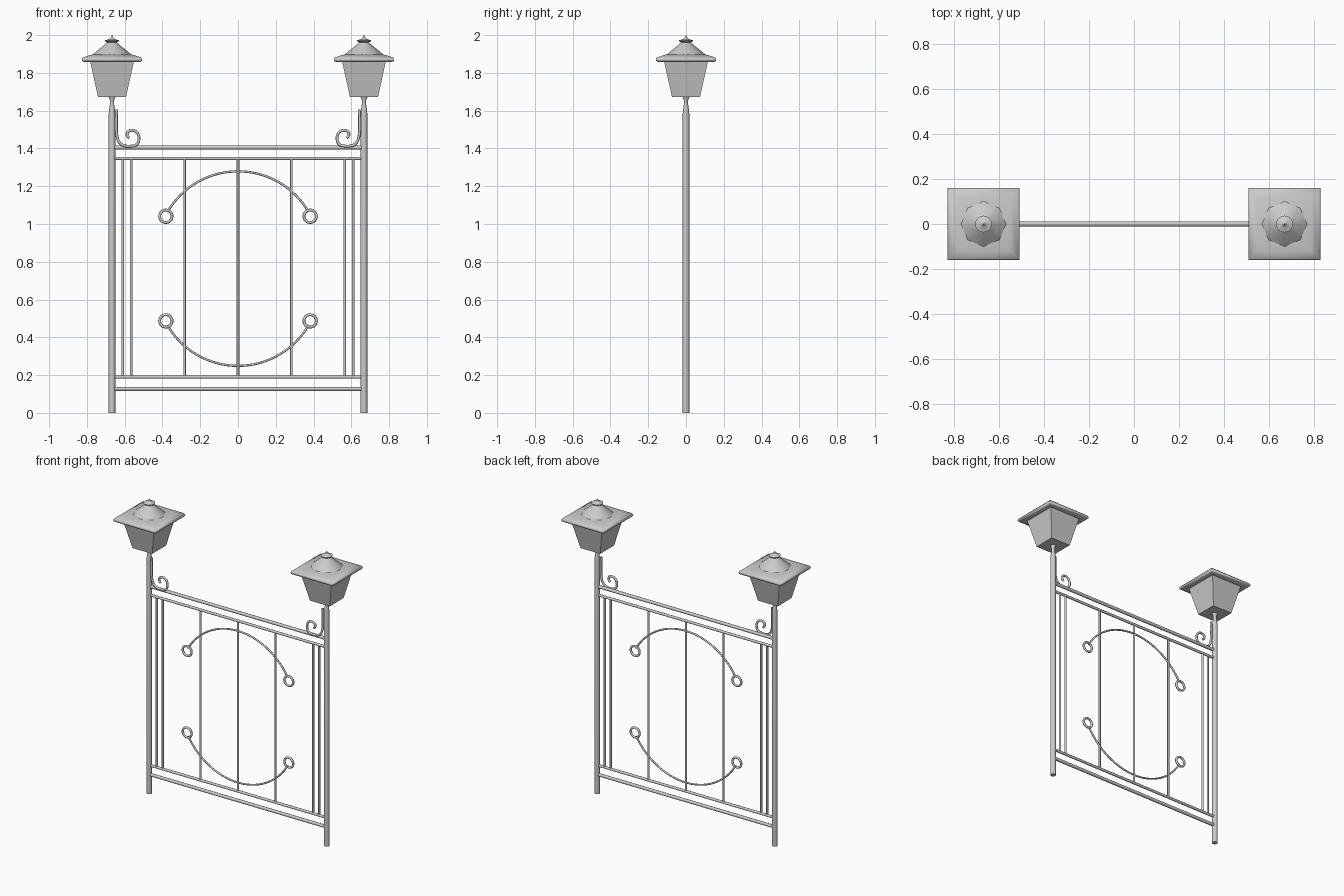
import bpy, bmesh, math
from math import sin, cos, pi

if "Cube" in bpy.data.objects:
    bpy.data.objects.remove(bpy.data.objects["Cube"])

PX = 0.667   # post centre distance


def loft(name, rings, sides, x=0, rot=0.0, square=False, smooth=None):
    """Solid of stacked polygon rings given as (radius or half width, z)."""
    bm = bmesh.new()
    k = math.sqrt(2) if square else 1
    loops = []
    for r, z in rings:
        loops.append([bm.verts.new((x + r * k * cos(rot + 2 * pi * i / sides),
                                    r * k * sin(rot + 2 * pi * i / sides), z))
                      for i in range(sides)])
    for a, b in zip(loops, loops[1:]):
        for i in range(sides):
            j = (i + 1) % sides
            bm.faces.new((a[i], a[j], b[j], b[i]))
    bm.faces.new(loops[0][::-1])
    bm.faces.new(loops[-1])
    return finish(name, bm, smooth)


def finish(name, bm, smooth):
    me = bpy.data.meshes.new(name)
    bmesh.ops.recalc_face_normals(bm, faces=bm.faces)
    bm.to_mesh(me)
    bm.free()
    ob = bpy.data.objects.new(name, me)
    bpy.context.collection.objects.link(ob)
    if smooth:
        bpy.ops.object.select_all(action='DESELECT')
        ob.select_set(True)
        bpy.context.view_layer.objects.active = ob
        bpy.ops.object.shade_smooth_by_angle(angle=math.radians(smooth))
    return ob


def tube(name, pts, r, closed=False, kind='POLY', y=0.0):
    """Round rod swept along (x, z) points."""
    cu = bpy.data.curves.new(name, 'CURVE')
    cu.dimensions = '3D'
    cu.bevel_depth = r
    cu.bevel_resolution = 2
    cu.use_fill_caps = True
    sp = cu.splines.new(kind)
    sp.points.add(len(pts) - 1)
    for p, (x, z) in zip(sp.points, pts):
        p.co = (x, y, z, 1)
    sp.use_cyclic_u = closed
    if kind == 'NURBS':
        sp.order_u = 3
        sp.use_endpoint_u = True
        sp.resolution_u = 6
    ob = bpy.data.objects.new(name, cu)
    bpy.context.collection.objects.link(ob)
    return ob


# horizontal rails
for name, z, r in (("top_rail", 1.405, 0.011), ("upper_rail", 1.347, 0.009),
                   ("lower_rail", 0.19, 0.009), ("bottom_rail", 0.127, 0.011)):
    tube(name, [(-PX, z), (PX, z)], r)

# vertical bars
for x in (-0.61, -0.565, -0.283, 0, 0.283, 0.565, 0.61):
    tube("bar", [(x, 0.19), (x, 1.347)], 0.0068)

# arcs with end rings, mirrored about the middle of the panel
MID, R, CZ = 0.764, 0.432, 0.083
for s in (1, -1):
    a0 = math.acos(0.374 / R)
    arc = [a0 + (pi - 2 * a0) * i / 32 for i in range(33)]
    tube("arc", [(R * cos(a), MID + s * (CZ + R * sin(a))) for a in arc], 0.006)
    for sx in (1, -1):
        tube("arc_ring", [(sx * 0.382 + 0.033 * cos(2 * pi * i / 24),
                           MID + s * 0.277 + 0.033 * sin(2 * pi * i / 24))
                          for i in range(24)], 0.0075, closed=True)

for s in (-1, 1):
    x = s * PX
    # post with tapered neck
    loft("post", [(0.0175, 0), (0.0175, 1.585), (0.015, 1.61), (0.011, 1.635),
                  (0.011, 1.655), (0.018, 1.672)], 16, x, smooth=40)
    # scroll between post and top rail
    scroll = [(-0.642, 1.607), (-0.645, 1.54), (-0.642, 1.45), (-0.615, 1.415),
              (-0.57, 1.41), (-0.528, 1.42), (-0.522, 1.468), (-0.545, 1.497),
              (-0.58, 1.495), (-0.592, 1.468), (-0.575, 1.455)]
    tube("scroll", [(-s * px, z) for px, z in scroll], 0.0075, kind='NURBS', y=-0.008)
    # lantern glass body, square tapered
    loft("lantern_body", [(0.074, 1.672), (0.117, 1.866)], 4, x, pi / 4, True)
    # square roof plate with rounded rim
    loft("lantern_eave", [(0.117, 1.862), (0.148, 1.857), (0.158, 1.863), (0.16, 1.873),
                          (0.155, 1.882), (0.12, 1.893), (0.095, 1.899)],
         4, x, pi / 4, True, smooth=50)
    # eight-sided crown on the roof
    loft("lantern_crown", [(0.107, 1.892), (0.085, 1.912), (0.05, 1.94), (0.03, 1.957),
                           (0.02, 1.966)], 8, x, smooth=50)
    # cap disc and pointed finial
    loft("lantern_finial", [(0.022, 1.96), (0.037, 1.968), (0.037, 1.973), (0.014, 1.979),
                            (0.007, 1.986), (0.001, 2.0)], 16, x, smooth=50)
